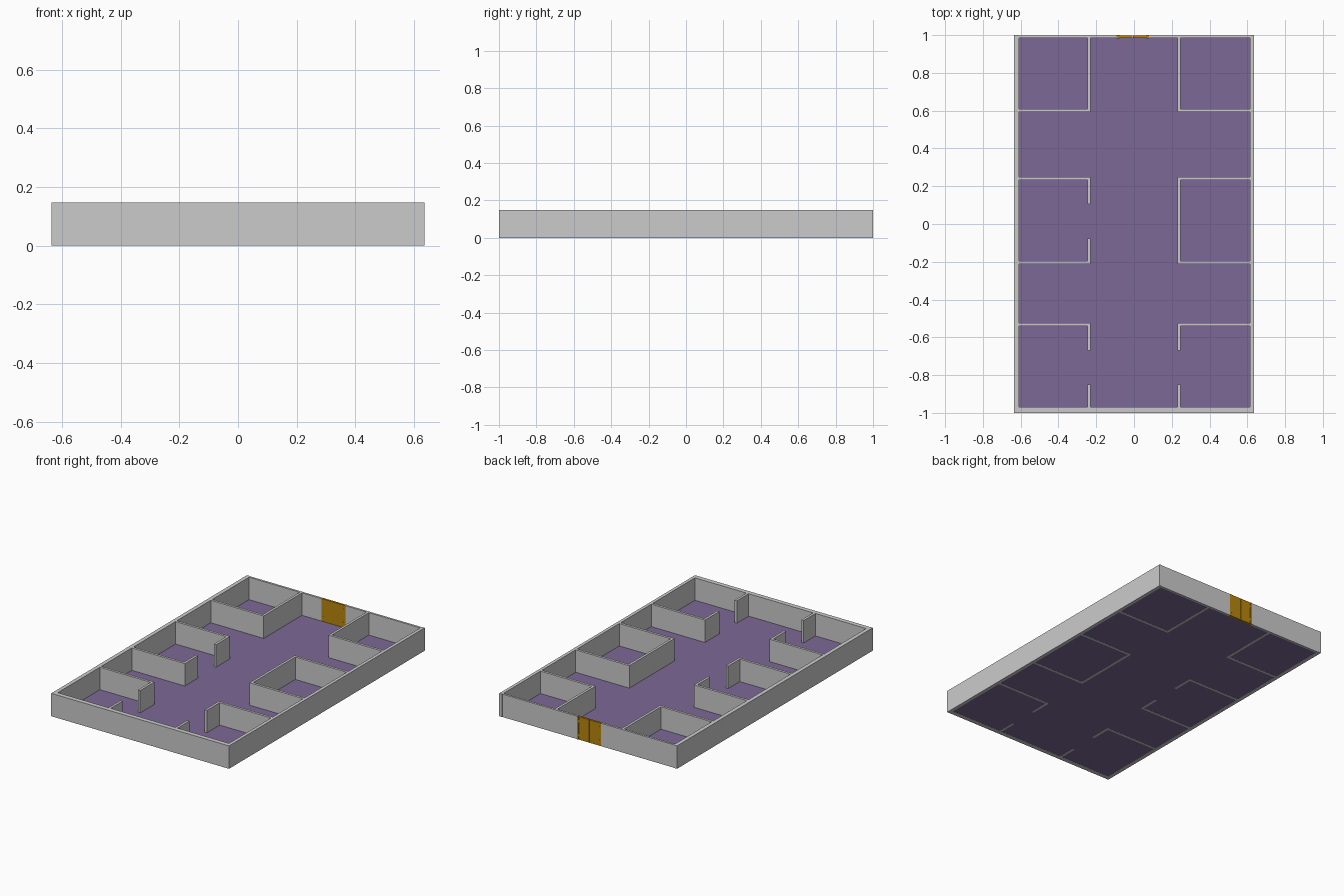
import bpy, bmesh

if "Cube" in bpy.data.objects:
    bpy.data.objects.remove(bpy.data.objects["Cube"])

H = 0.148  # wall height


def material(name, rgb):
    m = bpy.data.materials.new(name)
    m.diffuse_color = (*rgb, 1.0)
    m.use_nodes = True
    m.node_tree.nodes["Principled BSDF"].inputs["Base Color"].default_value = m.diffuse_color
    return m


GREY = material("wall grey", (0.60, 0.60, 0.60))
PURPLE = material("floor purple", (0.202, 0.141, 0.305))
GOLD = material("door gold", (0.479, 0.238, 0.004))


def box(name, x0, x1, y0, y1, mat, z0=0.0, z1=H):
    bm = bmesh.new()
    bmesh.ops.create_cube(bm, size=1)
    for v in bm.verts:
        v.co.x = x1 if v.co.x > 0 else x0
        v.co.y = y1 if v.co.y > 0 else y0
        v.co.z = z1 if v.co.z > 0 else z0
    me = bpy.data.meshes.new(name)
    bm.to_mesh(me)
    bm.free()
    me.materials.append(mat)
    ob = bpy.data.objects.new(name, me)
    bpy.context.collection.objects.link(ob)
    return ob


# floor, set a hair above the wall bottoms
L, R = -0.61, 0.615          # inner faces of the side walls
F, B = -0.97, 0.984          # inner faces of the front and back walls
box("floor", L, R, F, B, PURPLE, 0.001, 0.003)

# outer walls, back wall split around the doorway
D0, D1 = -0.092, 0.080
box("left_outer_wall", -0.636, L, -1, 1, GREY)
box("right_outer_wall", R, 0.636, -1, 1, GREY)
box("front_outer_wall", L, R, -1, F, GREY)
box("back_outer_wall_left", L, D0, B, 0.998, GREY)
box("back_outer_wall_right", D1, R, B, 0.998, GREY)

# room dividers running across, on both sides
T = 0.008                    # half thickness of inner walls
X = 0.239                    # corridor wall position
ROWS = (0.601, 0.241, -0.205, -0.532)
for i, y in enumerate(ROWS):
    box(f"left_divider_{i}", L, -X + T, y - T, y + T, GREY)
    box(f"right_divider_{i}", X - T, R, y - T, y + T, GREY)

# corridor walls: (start, end) along y, with gaps for doorways
back, mid_t, mid_b, low = ROWS
left_runs = [(back + T, B), (0.105, mid_t - T), (mid_b + T, -0.077),
             (-0.67, low - T), (F, -0.85)]
right_runs = [(back + T, B), (mid_b + T, mid_t - T),
              (-0.67, low - T), (F, -0.85)]
for side, sx, runs in (("left", -X, left_runs), ("right", X, right_runs)):
    for i, (y0, y1) in enumerate(runs):
        box(f"{side}_corridor_wall_{i}", sx - T, sx + T, y0, y1, GREY)

# double door: jambs, two leaves and small hinges
J = 0.012
C = (D0 + D1) / 2
box("door_jamb_left", D0, D0 + J, B - 0.001, 1.0, GOLD)
box("door_jamb_right", D1 - J, D1, B - 0.001, 1.0, GOLD)
box("door_leaf_left", D0 + J, C - 0.001, B + 0.001, 0.998, GOLD)
box("door_leaf_right", C + 0.001, D1 - J, B + 0.001, 0.998, GOLD)
for side, hx in (("left", D0 + J), ("right", D1 - J)):
    for i, z in enumerate((0.03, 0.118)):
        box(f"door_hinge_{side}_{i}", hx - 0.003, hx + 0.003,
            B - 0.002, 1.0, GOLD, z - 0.008, z + 0.008)
